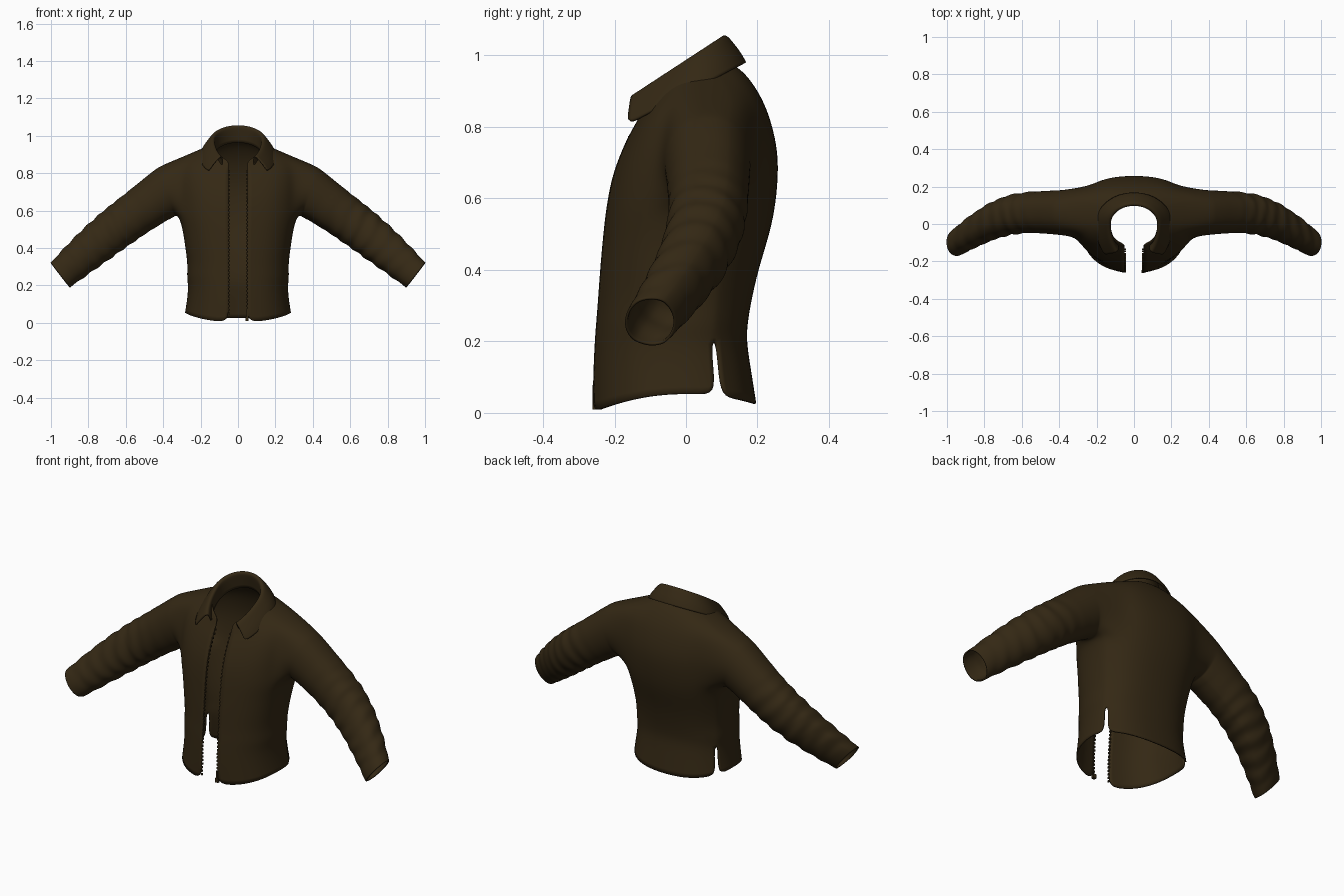
import bpy, bmesh, math
from mathutils import Vector

if "Cube" in bpy.data.objects:
    bpy.data.objects.remove(bpy.data.objects["Cube"])

brown = bpy.data.materials.new("dark_brown_cloth")
brown.diffuse_color = (0.034, 0.021, 0.007, 1)
brown.use_nodes = True
brown.node_tree.nodes["Principled BSDF"].inputs["Base Color"].default_value = brown.diffuse_color


def spow(v, p):
    return math.copysign(abs(v) ** p, v)


def finish(name, bm, thickness=0.0, levels=0, mirror=True):
    bmesh.ops.recalc_face_normals(bm, faces=bm.faces)
    me = bpy.data.meshes.new(name)
    bm.to_mesh(me)
    bm.free()
    me.materials.append(brown)
    ob = bpy.data.objects.new(name, me)
    bpy.context.collection.objects.link(ob)
    for p in me.polygons:
        p.use_smooth = levels > 0
    if mirror:
        m = ob.modifiers.new("mirror", 'MIRROR')
        m.merge_threshold = 0.002
    if levels:
        s = ob.modifiers.new("smooth", 'SUBSURF')
        s.levels = s.render_levels = levels
    if thickness:
        s = ob.modifiers.new("cloth", 'SOLIDIFY')
        s.thickness = thickness
        s.offset = 0
    return ob


# ---- jacket shell: torso rows (z front, z side, z back, y front, y side, y back, half width)
ROWS = [
    (.003, .055, .025, -.258, 0, .195, .283),
    (.11, .13, .12, -.256, 0, .18, .270),
    (.20, .20, .20, -.252, 0, .167, .265),
    (.25, .25, .25, -.248, 0, .170, .273),
    (.31, .31, .31, -.243, 0, .180, .268),
    (.40, .40, .40, -.237, 0, .200, .280),
    (.50, .50, .50, -.228, .01, .232, .295),
    (.57, .57, .57, -.220, .02, .247, .315),
    (.64, .65, .65, -.208, .03, .256, .320),
    (.70, .73, .73, -.190, .04, .256, .325),
    (.77, .81, .81, -.160, .05, .238, .325),
    (.81, .885, .88, -.136, .06, .212, .300),
    (.835, .93, .95, -.125, .04, .165, .190),
    (.86, .95, .975, -.115, .02, .125, .140),
]
COLS = [-80, -66, -52, -38, -25, -10, 6, 21, 27, 45, 60, 75, 90]
A0, A1, R0, R1 = 4, 9, 7, 11      # armhole columns and rows
SLIT_COL, SLIT_TOP = 7, 2         # side vent


def torso_point(row, phi):
    zf, zs, zb, yf, yc, yb, hw = row
    a = math.radians(phi)
    s = spow(math.sin(a), .85)
    x = hw * spow(max(math.cos(a), 0), .85)
    if phi == COLS[0]:
        x, s = .05, -1
    if phi == 90:
        x = 0
    y = yc + ((yb - yc) * s if s > 0 else (yc - yf) * s)
    z = zs + ((zb if s > 0 else zf) - zs) * s * s
    return Vector((x, y, z))


bm = bmesh.new()
grid = [[bm.verts.new(torso_point(r, c)) for c in COLS] for r in ROWS]
for i in range(len(ROWS) - 1):
    for j in range(len(COLS) - 1):
        armhole = R0 <= i < R1 and A0 <= j < A1
        slit = j == SLIT_COL and i < SLIT_TOP
        if not armhole and not slit:
            bm.faces.new((grid[i][j], grid[i][j + 1], grid[i + 1][j + 1], grid[i + 1][j]))

# ---- sleeve grown out of the armhole (centre x, y, z, radius y, radius up, lean of ring)
SLEEVE = [
    (.375, .060, .705, .122, .140, .30),
    (.45, .062, .652, .116, .127, .56),
    (.56, .062, .574, .110, .119, .57),
    (.66, .050, .500, .106, .115, .58),
    (.76, .015, .420, .098, .108, .60),
    (.86, -.040, .335, .086, .096, .61),
    (.95, -.100, .255, .071, .083, .61),
]
loop = [grid[R0][j] for j in range(A0, A1)] + [grid[i][A1] for i in range(R0, R1)]
loop += [grid[R1][j] for j in range(A1, A0, -1)] + [grid[i][A0] for i in range(R1, R0, -1)]
angles = [math.atan2((v.co.z - .725) / .16, (v.co.y - .055) / .135) for v in loop]
STEPS = 5
prev = loop
for k in range((len(SLEEVE) - 1) * STEPS + 1):
    i = min(k // STEPS, len(SLEEVE) - 2)
    f = k / STEPS - i
    cx, cy, cz, ry, rz, lean = [p + (q - p) * f for p, q in zip(SLEEVE[i], SLEEVE[i + 1])]
    up = Vector((lean, 0, math.sqrt(1 - lean * lean)))
    amp = .055 * max(0, min(1, (cx - .48) / .15)) * max(0, min(1, (.97 - cx) / .08))
    ring = []
    for a in angles:
        w = 1 + amp * math.sin(k * 2.0 + 1.3 * math.sin(a * 2 + k * .25))  # cloth folds
        co = Vector((cx, cy, cz)) + up * (rz * w * math.sin(a)) + Vector((0, ry * w * math.cos(a), 0))
        ring.append(bm.verts.new(co))
    n = len(ring)
    for m in range(n):
        bm.faces.new((prev[m], prev[(m + 1) % n], ring[(m + 1) % n], ring[m]))
    prev = ring
finish("jacket_shell", bm, .007, 2)

# ---- folded collar rows (radius x, y front, y back, z at y=0, slope, end angle)
COLLAR = [
    (.130, -.110, .115, .895, .60, -50),
    (.128, -.135, .102, .965, .66, -48),
    (.130, -.145, .100, .984, .67, -47),
    (.142, -.152, .112, .984, .64, -46),
    (.165, -.156, .130, .955, .60, -43),
    (.188, -.160, .150, .925, .56, -41),
    (.204, -.162, .166, .893, .52, -40),
]
bm = bmesh.new()
N = 12
rows = []
for rx, yf, yb, z0, slope, end in COLLAR:
    row = []
    for j in range(N + 1):
        a = math.radians(end + (90 - end) * j / N)
        s = math.sin(a)
        y = yb * s if s > 0 else yf * s / math.sin(math.radians(end))
        row.append(bm.verts.new((0 if j == N else rx * math.cos(a), y, z0 + slope * y)))
    rows.append(row)
for p, q in zip(rows, rows[1:]):
    for j in range(N):
        bm.faces.new((p[j], p[j + 1], q[j + 1], q[j]))
finish("collar", bm, .008, 2)


# ---- zip along the front opening
def front_y(z):
    for p, q in zip(ROWS, ROWS[1:]):
        if p[0] <= z <= q[0]:
            return p[3] + (q[3] - p[3]) * (z - p[0]) / (q[0] - p[0])
    return ROWS[-1][3]


def box(bm, c, size):
    g = bmesh.ops.create_cube(bm, size=1)
    for v in g["verts"]:
        v.co = Vector(c) + Vector(a * b for a, b in zip(v.co, size))


bm = bmesh.new()
for i in range(40):
    z = .03 + i * .02
    box(bm, (.048, front_y(z) + .002, z), (.008, .008, .010))
finish("zip_teeth", bm)

bm = bmesh.new()
box(bm, (.048, -.254, .022), (.018, .016, .024))
box(bm, (.050, -.260, .055), (.010, .004, .045))
finish("zip_slider", bm, mirror=False)
